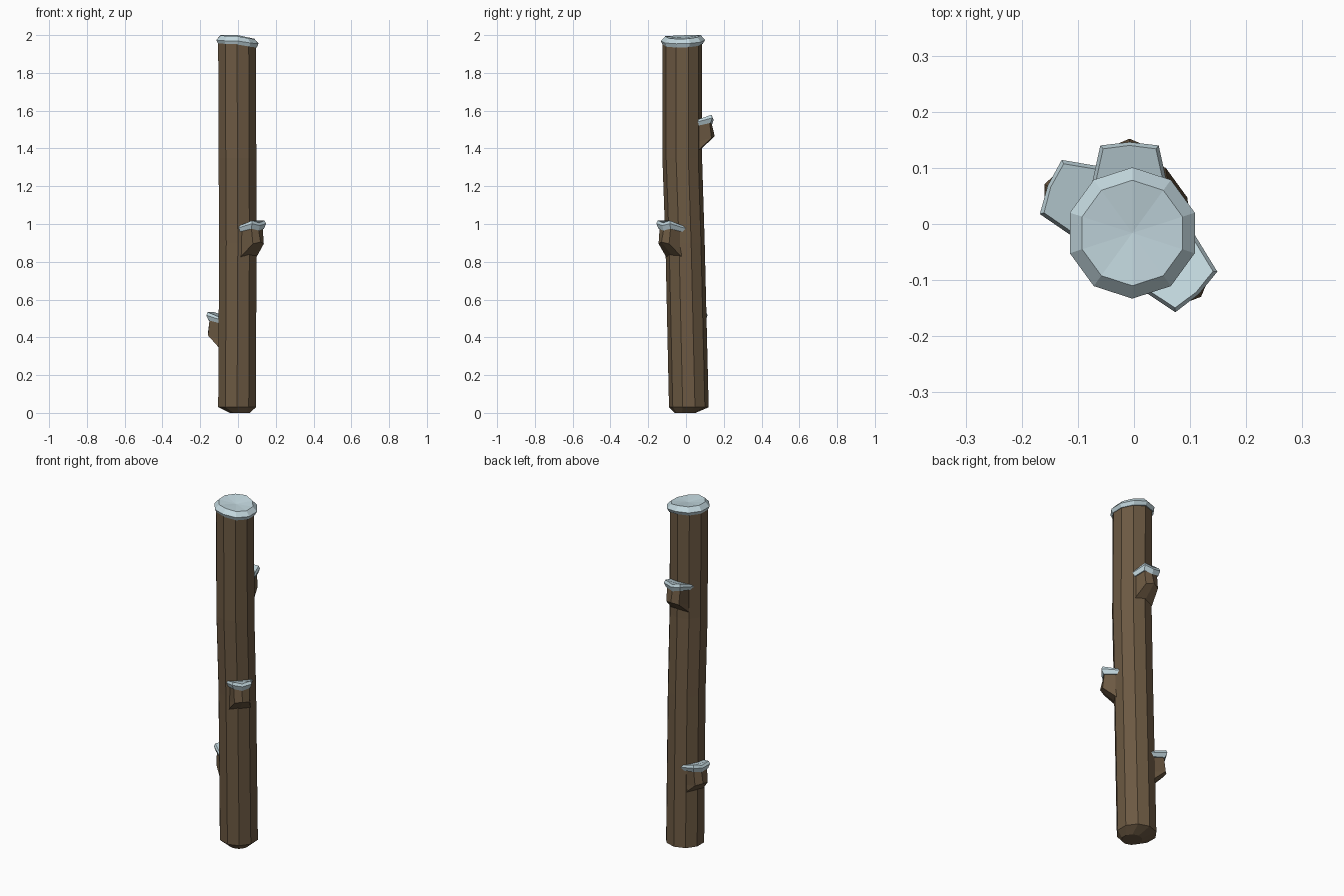
import bpy, bmesh, math
from mathutils import Vector

if "Cube" in bpy.data.objects:
    bpy.data.objects.remove(bpy.data.objects["Cube"])


def material(name, rgb):
    m = bpy.data.materials.new(name)
    m.diffuse_color = (*rgb, 1)
    m.use_nodes = True
    m.node_tree.nodes["Principled BSDF"].inputs["Base Color"].default_value = m.diffuse_color
    return m


bark = material("bark brown", (0.15, 0.10, 0.055))
snow = material("pale snow", (0.55, 0.69, 0.74))


def loft(name, rings, mat, tip=None):
    """Join rings of points with side faces; close ends (top as a fan if tip is given)."""
    bm = bmesh.new()
    rows = [[bm.verts.new(p) for p in ring] for ring in rings]
    n = len(rows[0])
    for a, b in zip(rows, rows[1:]):
        for i in range(n):
            j = (i + 1) % n
            bm.faces.new((a[i], a[j], b[j], b[i]))
    bm.faces.new(rows[0][::-1])
    if tip:
        t = bm.verts.new(tip)
        for i in range(n):
            bm.faces.new((rows[-1][i], rows[-1][(i + 1) % n], t))
    else:
        bm.faces.new(rows[-1])
    bmesh.ops.recalc_face_normals(bm, faces=bm.faces)
    me = bpy.data.meshes.new(name)
    bm.to_mesh(me)
    bm.free()
    me.materials.append(mat)
    ob = bpy.data.objects.new(name, me)
    bpy.context.collection.objects.link(ob)
    return ob


def ring(cx, cy, r, height):
    pts = []
    for i in range(10):
        a = math.radians(-90 + 36 * i)
        pts.append((cx + r * math.cos(a), cy + r * math.sin(a), height(a)))
    return pts


# Trunk: ten-sided, leaning slightly and bent in the middle
path = [(0.01, -0.005, 0.0, 0.055), (-0.005, 0.015, 0.03, 0.105),
        (-0.001, -0.005, 0.9, 0.104), (-0.003, -0.02, 1.35, 0.105),
        (-0.005, -0.02, 1.955, 0.105)]
loft("trunk", [ring(x, y, r, lambda a, z=z: z) for x, y, z, r in path], bark)


# Snow cap: sags toward +x
def sag(z, k):
    return lambda a: z - k * max(0, math.cos(a)) - 0.006 * max(0, -math.sin(a))


loft("snow_cap", [ring(-0.003, -0.017, 0.107, sag(1.955, 0.02)),
                  ring(-0.003, -0.016, 0.117, sag(1.975, 0.02)),
                  ring(-0.003, -0.016, 0.094, sag(2.0, 0.02))], snow,
     tip=(-0.003, -0.016, 1.985))


# Branch stubs: creased blocks with a slanted underside and a snow layer on top
def stub(name, origin, angle, z):
    ox, oy = origin
    d = Vector((math.cos(angle), math.sin(angle), 0))
    s = Vector((-d.y, d.x, 0))

    def plan(inner, w_in, outer, w_out, crease, z_in, z_out, z_crease):
        p = [(inner, -w_in, z_in), (outer, -w_out, z_out), (crease, 0, z_crease),
             (outer, w_out, z_out), (inner, w_in, z_in)]
        return [Vector((ox, oy, z + h)) + d * r + s * w for r, w, h in p]

    loft(name, [plan(0.06, 0.058, 0.085, 0.058, 0.098, -0.02, 0.0, 0.005),
                plan(0.06, 0.058, 0.155, 0.04, 0.172, 0.04, 0.065, 0.075),
                plan(0.06, 0.058, 0.145, 0.042, 0.155, 0.14, 0.15, 0.145)], bark)
    loft(name + "_snow", [plan(0.06, 0.066, 0.15, 0.046, 0.158, 0.125, 0.145, 0.135),
                          plan(0.06, 0.074, 0.16, 0.052, 0.166, 0.145, 0.172, 0.162),
                          plan(0.06, 0.068, 0.154, 0.047, 0.160, 0.155, 0.188, 0.176)], snow)


stub("back_branch", (-0.008, -0.02), math.radians(90), 1.39)
stub("front_branch", (0.0, -0.006), math.radians(-46), 0.83)
stub("left_branch", (0.0, 0.006), math.radians(158), 0.345)
